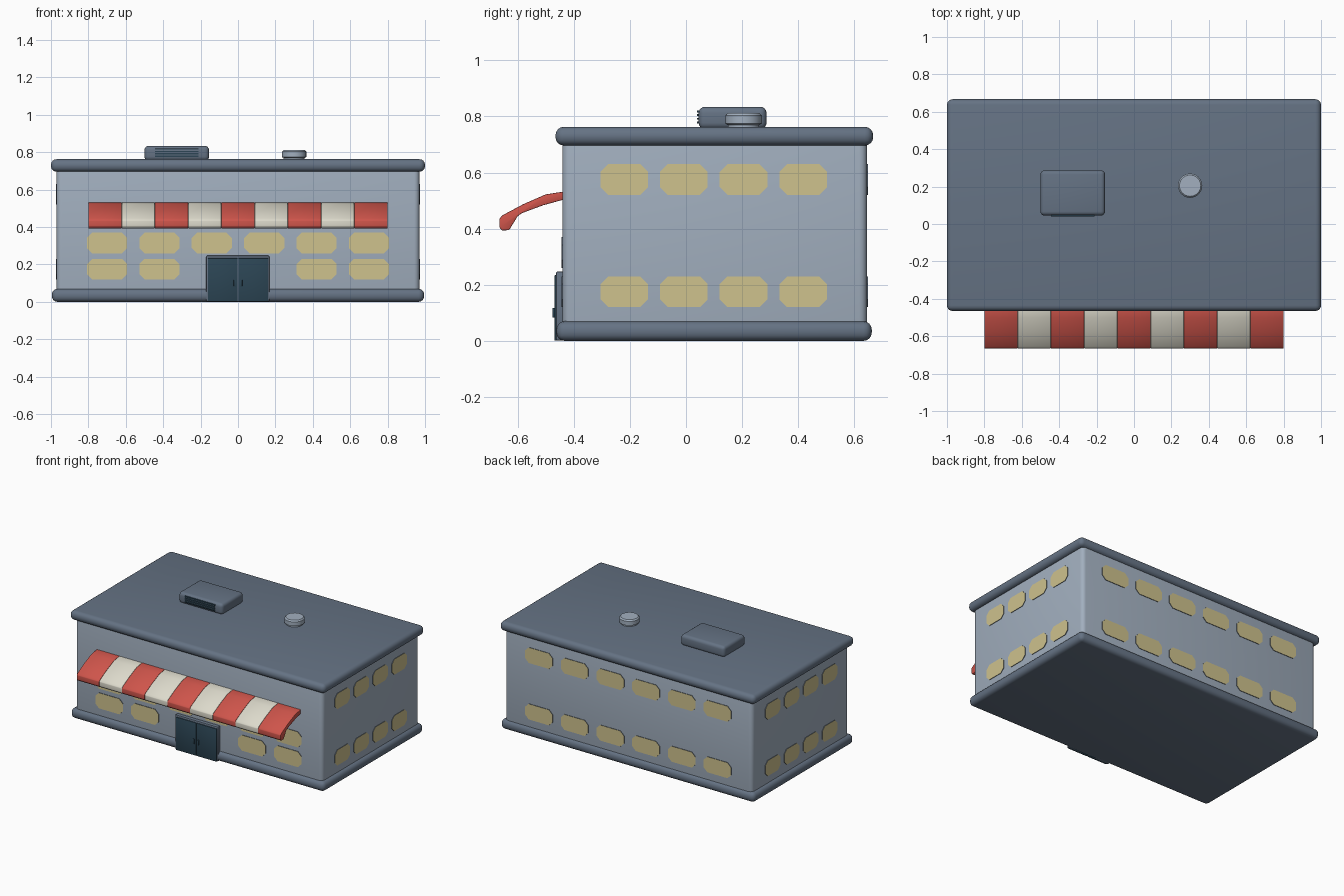
import bpy, bmesh, math
from mathutils import Matrix, Vector

cube = bpy.data.objects.get("Cube")
if cube:
    bpy.data.objects.remove(cube, do_unlink=True)


def material(name, r, g, b):
    m = bpy.data.materials.new(name)
    m.use_nodes = True
    m.diffuse_color = (r, g, b, 1)
    m.node_tree.nodes["Principled BSDF"].inputs["Base Color"].default_value = (r, g, b, 1)
    return m


WALL = material("wall grey", 0.36, 0.43, 0.52)
TRIM = material("slate trim", 0.13, 0.17, 0.23)
GLASS = material("window yellow", 0.62, 0.54, 0.27)
DOOR = material("door dark teal", 0.025, 0.06, 0.09)
RED = material("awning red", 0.62, 0.09, 0.07)
CREAM = material("awning cream", 0.72, 0.70, 0.60)


def finish(name, bm, mats, bevel=0, segments=4):
    bmesh.ops.recalc_face_normals(bm, faces=bm.faces)
    me = bpy.data.meshes.new(name)
    bm.to_mesh(me)
    bm.free()
    for m in mats:
        me.materials.append(m)
    ob = bpy.data.objects.new(name, me)
    bpy.context.collection.objects.link(ob)
    bpy.ops.object.select_all(action="DESELECT")
    ob.select_set(True)
    bpy.context.view_layer.objects.active = ob
    if bevel:
        mod = ob.modifiers.new("Bevel", "BEVEL")
        mod.width, mod.segments = bevel, segments
        bpy.ops.object.modifier_apply(modifier="Bevel")
    bpy.ops.object.shade_smooth_by_angle(angle=math.radians(32))
    return ob


def box(name, x, y, z, mat, bevel=0, segments=4):
    """Box from (min, max) pairs."""
    bm = bmesh.new()
    size = [b - a for a, b in (x, y, z)]
    mid = [(a + b) / 2 for a, b in (x, y, z)]
    bmesh.ops.create_cube(bm, size=1, matrix=Matrix.Translation(mid) @ Matrix.Diagonal((*size, 1)))
    return finish(name, bm, [mat], bevel, segments)


def windows(name, spots, w, wall, turn):
    """Octagonal framed panes on one wall; spots are (across, height)."""
    bm = bmesh.new()
    h, c = 0.055, 0.028
    w /= 2
    outline = [(-w + c, -h), (w - c, -h), (w, -h + c), (w, h - c),
               (w - c, h), (-w + c, h), (-w, h - c), (-w, -h + c)]
    panes = []
    for u, z in spots:
        rings = [[bm.verts.new((u + a, -wall - d, z + b)) for a, b in outline]
                 for d in (-0.002, 0.004)]
        for i in range(8):
            j = (i + 1) % 8
            bm.faces.new((rings[0][i], rings[0][j], rings[1][j], rings[1][i]))
        panes.append(bm.faces.new(rings[1]))
    bmesh.ops.inset_individual(bm, faces=panes, thickness=0.009)
    for f in panes:
        f.material_index = 1
    bmesh.ops.transform(bm, matrix=Matrix.Translation((0, 0.1025, 0)) @ Matrix.Rotation(turn, 4, "Z"),
                        verts=bm.verts)
    return finish(name, bm, [TRIM, GLASS])


# Building shell
box("walls", (-0.97, 0.97), (-0.44, 0.645), (0.02, 0.74), WALL, 0.028)
box("base_slab", (-0.995, 0.995), (-0.462, 0.662), (0, 0.07), TRIM, 0.03)
box("roof_slab", (-1, 1), (-0.465, 0.667), (0.696, 0.763), TRIM, 0.03)

# Windows on each wall
cols = [-0.70 + 0.28 * i for i in range(6)]
front = [(x, 0.315) for x in cols] + [(x, 0.175) for x in cols if abs(x) > 0.2]
windows("front_windows", front, 0.215, 0.5425, 0)
windows("back_windows", [(x, z) for x in cols for z in (0.175, 0.575)], 0.215, 0.5425, math.pi)
for side, s in (("left", 1), ("right", -1)):
    spots = [(s * (-0.3225 + 0.2125 * i), z) for i in range(4) for z in (0.175, 0.575)]
    windows(side + "_windows", spots, 0.17, 0.97, s * math.pi / 2)

# Striped awning, one extruded profile per stripe
profile = [(-0.43, 0.533), (-0.50, 0.522), (-0.58, 0.487), (-0.655, 0.447), (-0.665, 0.435),
           (-0.665, 0.405), (-0.655, 0.393), (-0.63, 0.395), (-0.60, 0.444), (-0.585, 0.455),
           (-0.51, 0.483), (-0.43, 0.505)]
step = 1.6 / 9
for i in range(9):
    x0 = -0.8 + i * step
    bm = bmesh.new()
    face = bm.faces.new([bm.verts.new((x0, y, z)) for y, z in profile])
    out = bmesh.ops.extrude_face_region(bm, geom=[face])["geom"]
    bmesh.ops.translate(bm, vec=(step, 0, 0), verts=[v for v in out if isinstance(v, bmesh.types.BMVert)])
    finish(f"awning_stripe_{i + 1}", bm, [CREAM if i % 2 else RED], 0.003, 2)

# Double door
box("door_frame", (-0.17, 0.168), (-0.464, -0.42), (0.001, 0.248), TRIM, 0.008, 2)
for side, s in (("left", 1), ("right", -1)):
    box(side + "_door", sorted((s * 0.002, s * 0.161)), (-0.469, -0.44), (0.001, 0.234), DOOR, 0.003, 2)
    box(side + "_door_handle", sorted((s * 0.013, s * 0.023)), (-0.476, -0.465), (0.083, 0.118), DOOR, 0.002, 2)

# Rooftop air unit with a louvred front
box("air_unit", (-0.5, -0.155), (0.045, 0.287), (0.755, 0.834), TRIM, 0.022)
for i in range(4):
    z = 0.775 + i * 0.013
    box(f"air_unit_louvre_{i + 1}", (-0.445, -0.21), (0.039, 0.06), (z, z + 0.007), DOOR)

# Round roof vent, lathed from (radius, height)
bm = bmesh.new()
rings = [(0.056, 0.755), (0.056, 0.77), (0.065, 0.774), (0.065, 0.803), (0.057, 0.812)]
n = 24
loops = [[bm.verts.new((0.3 + r * math.cos(math.tau * k / n), 0.205 + r * math.sin(math.tau * k / n), z))
          for k in range(n)] for r, z in rings]
for a, b in zip(loops, loops[1:]):
    for k in range(n):
        j = (k + 1) % n
        bm.faces.new((a[k], a[j], b[j], b[k]))
bm.faces.new(loops[0])
bm.faces.new(loops[-1])
finish("roof_vent", bm, [WALL])
